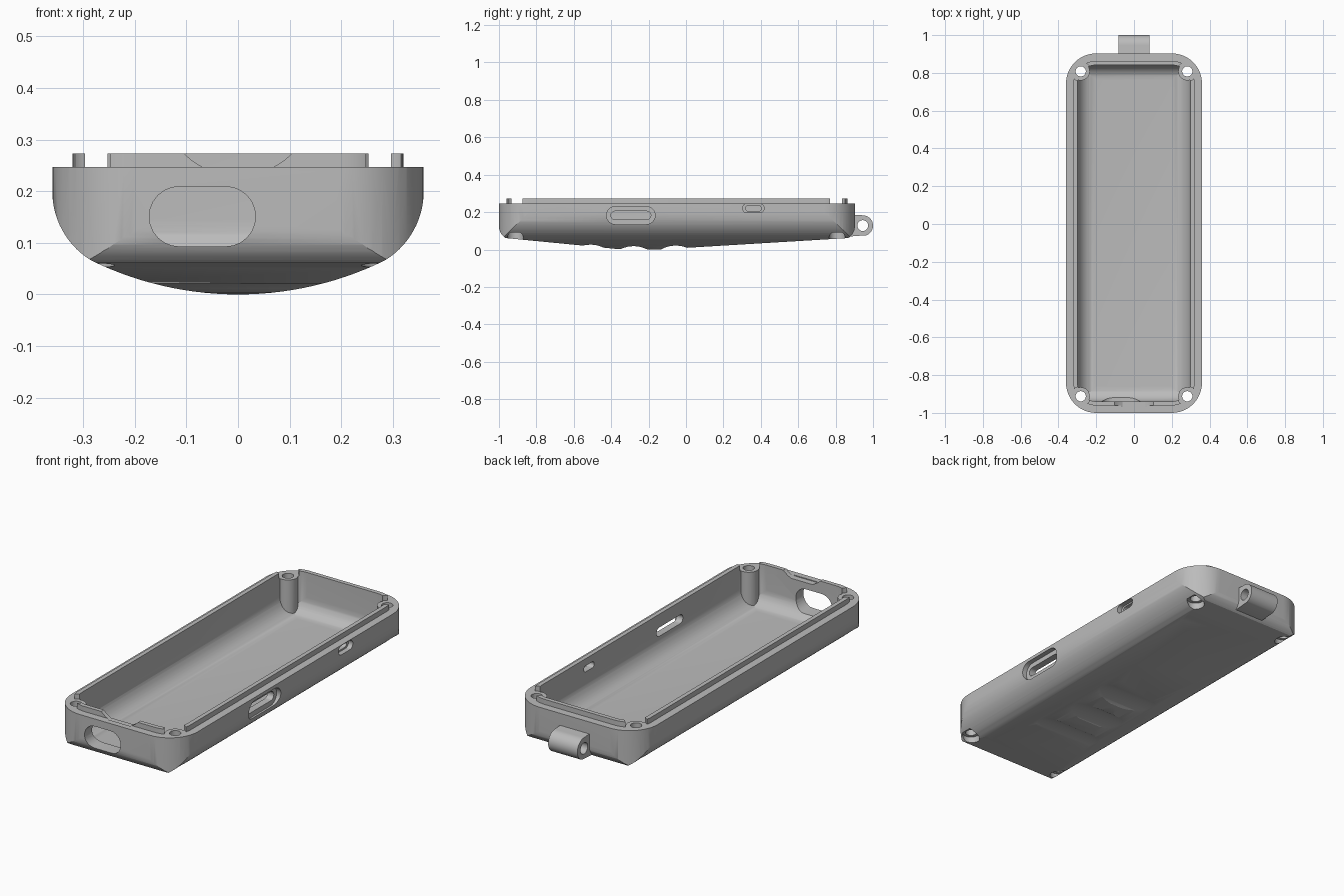
import bpy, bmesh
from math import sin, cos, pi, radians, asin
from mathutils import Vector

cube = bpy.data.objects.get("Cube")
if cube:
    bpy.data.objects.remove(cube, do_unlink=True)

RIM, LIP = 0.247, 0.273
FRONT, BACK, HALF = -1.0, 0.903, 0.36
POSTS = [(sx * 0.282, y) for sx in (-1, 1) for y in (-0.912, 0.808)]

grey = bpy.data.materials.new("plain_grey")
grey.use_nodes = True
colour = (0.5, 0.5, 0.5, 1)
grey.diffuse_color = colour
grey.node_tree.nodes["Principled BSDF"].inputs["Base Color"].default_value = colour


def arc(cx, cy, r, a0, a1, n=12):
    """Points of an arc, angles in degrees."""
    angles = [radians(a0 + (a1 - a0) * i / n) for i in range(n + 1)]
    return [(cx + r * cos(a), cy + r * sin(a)) for a in angles]


def prism(name, profile, axis, lo, hi):
    """Extrude a closed profile along one axis."""
    place = {"X": lambda a, b, t: (t, a, b),
             "Y": lambda a, b, t: (a, t, b),
             "Z": lambda a, b, t: (a, b, t)}[axis]
    bm = bmesh.new()
    base = bm.faces.new([bm.verts.new(place(a, b, lo)) for a, b in profile])
    made = bmesh.ops.extrude_face_region(bm, geom=[base])["geom"]
    verts = [g for g in made if isinstance(g, bmesh.types.BMVert)]
    bmesh.ops.translate(bm, verts=verts, vec=Vector(place(0, 0, hi - lo)))
    bmesh.ops.recalc_face_normals(bm, faces=bm.faces[:])
    mesh = bpy.data.meshes.new(name)
    bm.to_mesh(mesh)
    bm.free()
    mesh.materials.append(grey)
    ob = bpy.data.objects.new(name, mesh)
    bpy.context.collection.objects.link(ob)
    return ob


def combine(target, tool, operation):
    """Apply a boolean and discard the tool."""
    mod = target.modifiers.new("combine", "BOOLEAN")
    mod.operation, mod.object, mod.solver = operation, tool, "EXACT"
    bpy.context.view_layer.objects.active = target
    bpy.ops.object.modifier_apply(modifier=mod.name)
    bpy.data.objects.remove(tool, do_unlink=True)


def rounded_plan(inset, r):
    x, y0, y1 = HALF - inset - r, FRONT + inset + r, BACK - inset - r
    return (arc(x, y1, r, 0, 90) + arc(-x, y1, r, 90, 180)
            + arc(-x, y0, r, 180, 270) + arc(x, y0, r, 270, 360))


def slot(a0, a1, b0, b1):
    """Pill outline, long in its first direction."""
    r = (b1 - b0) / 2
    b = (b0 + b1) / 2
    return arc(a1 - r, b, r, -90, 90) + arc(a0 + r, b, r, 90, 270)


def disc(x, y, r):
    return arc(x, y, r, 0, 360, 32)[:-1]


def mirrored(half):
    """Complete a right-hand outline, running top to bottom, on the left."""
    return half + [(-a, b) for a, b in reversed(half) if a > 1e-6]


# outer body: plan, cross-section and long profile intersected
body = prism("case_shell", rounded_plan(0, 0.16), "Z", -0.05, RIM)
belly = 0.648
tilt = -90 + asin(0.285 / belly) * 180 / pi
section = [(0.36, 0.4)] + arc(0.203, 0.2, 0.157, 0, -58, 14)
section += arc(0, belly, belly, tilt, -90, 14)[1:]
section[-1] = (0, 0)
combine(body, prism("section", mirrored(section), "Y", -1.2, 1.2), "INTERSECT")

front_end = arc(FRONT + 0.075, 0.125, 0.075, 180, 238, 8)
back_end = arc(BACK - 0.075, 0.125, 0.075, -58, 0, 8)
belly_line = [(-0.5, 0.016), (-0.38, 0.004), (-0.15, 0), (0, 0.009)]
side = [(FRONT, 0.4)] + front_end + belly_line + back_end + [(BACK, 0.4)]
combine(body, prism("side", side, "X", -1, 1), "INTERSECT")

# finger grooves underneath
for y, z in ((-0.51, 0.026), (-0.28, 0.018), (-0.055, 0.021)):
    combine(body, prism("groove", arc(y, z - 0.16, 0.16, 0, 360, 64)[:-1], "X", -0.5, 0.5),
            "DIFFERENCE")

# raised lip, hollowed together with the body
combine(body, prism("lip", rounded_plan(0.039, 0.121), "Z", 0.2, LIP), "UNION")

# cavity with rounded floor edges, keeping the screw posts solid
FLOOR = 0.065
cavity = prism("cavity", rounded_plan(0.061, 0.1), "Z", 0.02, 0.35)
inner = mirrored([(0.299, 0.5)] + arc(0.199, FLOOR + 0.1, 0.1, 0, -90))
combine(cavity, prism("inner", inner, "Y", -1.2, 1.2), "INTERSECT")
inner_side = ([(-0.939, 0.5)] + arc(-0.859, FLOOR + 0.08, 0.08, 180, 270)
              + arc(0.762, FLOOR + 0.08, 0.08, -90, 0) + [(0.842, 0.5)])
combine(cavity, prism("inner_side", inner_side, "X", -1, 1), "INTERSECT")
for x, y in POSTS:
    combine(cavity, prism("post", disc(x, y, 0.048), "Z", 0, RIM), "DIFFERENCE")
combine(body, cavity, "DIFFERENCE")

# lip gaps, screw holes and counterbores at the posts
for x, y in POSTS:
    combine(body, prism("gap", disc(x, y, 0.052), "Z", RIM, 0.4), "DIFFERENCE")
    combine(body, prism("hole", disc(x, y, 0.027), "Z", -0.2, 0.4), "DIFFERENCE")
    combine(body, prism("counterbore", disc(x, y, 0.043), "Z", -0.2, 0.09), "DIFFERENCE")

# curved notch in the front lip
notch = mirrored([(0.12, 0.3)] + arc(0, 0.378, 0.148, -45, -63, 5) + [(0.062, 0.243)])
combine(body, prism("notch", notch, "Y", -0.97, -0.9), "DIFFERENCE")

# front port and side openings with shallow recesses
combine(body, prism("port", slot(-0.172, 0.034, 0.093, 0.209), "Y", -1.2, -0.85), "DIFFERENCE")
openings = [(slot(-0.425, -0.165, 0.135, 0.23), 0.335),
            (slot(-0.402, -0.188, 0.16, 0.205), 0.2),
            (slot(0.302, 0.418, 0.197, 0.244), 0.335),
            (slot(0.318, 0.402, 0.205, 0.236), 0.2)]
for outline, depth in openings:
    combine(body, prism("opening", outline, "X", depth, 0.5), "DIFFERENCE")

# strap loop on the back
loop = prism("strap_loop", arc(0.945, 0.128, 0.055, -70, 90, 20)
             + [(0.88, 0.187), (0.88, 0.07)], "X", -0.083, 0.083)
combine(loop, prism("loop_hole", disc(0.945, 0.128, 0.029), "X", -0.3, 0.3), "DIFFERENCE")

# smooth curves, crisp edges
for ob in (body, loop):
    bpy.ops.object.select_all(action="DESELECT")
    ob.select_set(True)
    bpy.context.view_layer.objects.active = ob
    bpy.ops.object.shade_smooth_by_angle(angle=radians(25))
